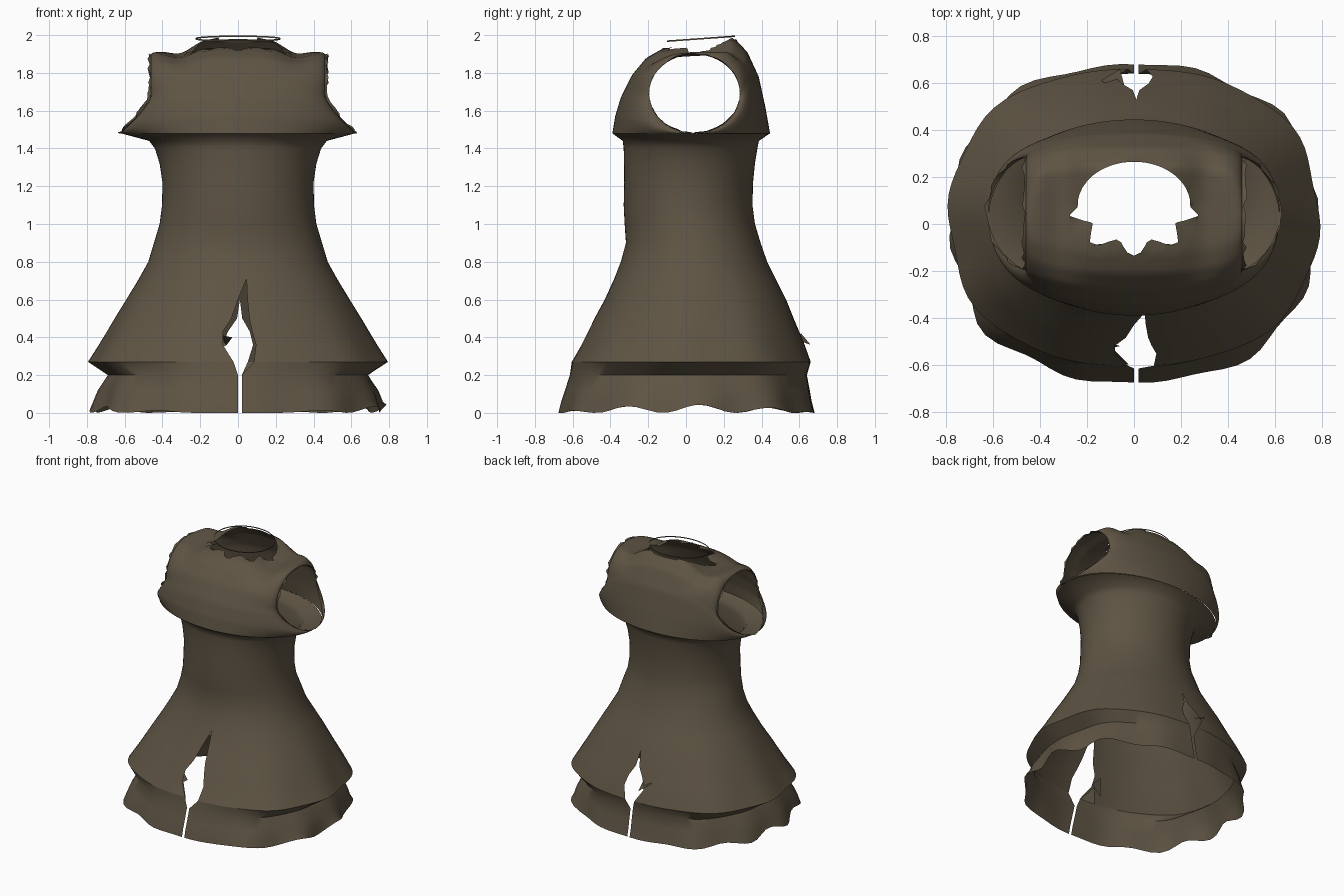
import bpy, bmesh, math, random
from mathutils import Vector

if "Cube" in bpy.data.objects:
    bpy.data.objects.remove(bpy.data.objects["Cube"])

random.seed(4)
cloth = bpy.data.materials.new("dark_brown_cloth")
cloth.diffuse_color = (0.112, 0.088, 0.057, 1)
cloth.use_nodes = True
cloth.node_tree.nodes["Principled BSDF"].inputs["Base Color"].default_value = cloth.diffuse_color


def interp(table, v):
    """Linear lookup in rows sorted by their first column."""
    if v <= table[0][0]:
        return table[0][1:]
    for a, b in zip(table, table[1:]):
        if v <= b[0]:
            k = (v - a[0]) / (b[0] - a[0])
            return [p + (q - p) * k for p, q in zip(a[1:], b[1:])]
    return table[-1][1:]


def finish(bm, name, angle=50):
    bmesh.ops.remove_doubles(bm, verts=bm.verts, dist=0.0015)
    bmesh.ops.recalc_face_normals(bm, faces=bm.faces)
    me = bpy.data.meshes.new(name)
    bm.to_mesh(me)
    bm.free()
    me.materials.append(cloth)
    ob = bpy.data.objects.new(name, me)
    bpy.context.collection.objects.link(ob)
    bpy.context.view_layer.objects.active = ob
    ob.select_set(True)
    bpy.ops.object.shade_smooth_by_angle(angle=math.radians(angle))
    ob.select_set(False)
    return ob


def grid(bm, rows):
    vs = [[bm.verts.new(p) for p in r] for r in rows]
    for a, b in zip(vs, vs[1:]):
        for i in range(len(a) - 1):
            bm.faces.new((a[i], a[i + 1], b[i + 1], b[i]))


# Torn slit edges: height, left x, right x
FRONT_SLIT = [(0, 0.0, 0.02), (0.23, 0.0, 0.02), (0.28, -0.03, 0.10), (0.36, -0.08, 0.095),
              (0.43, -0.08, 0.075), (0.5, -0.035, 0.06), (0.6, 0.0, 0.05), (0.71, 0.045, 0.045),
              (0.9, 0.01, 0.01)]
BACK_SLIT = [(0, 0.0, 0.02), (0.23, 0.0, 0.02), (0.28, -0.03, 0.06), (0.36, -0.08, 0.08),
             (0.44, -0.05, 0.06), (0.52, 0.01, 0.01), (0.9, 0.01, 0.01)]


def panel_point(row, side, s, shape):
    """Point on a half-garment panel running from front slit to back slit."""
    z, rx, yf, yb = row
    k = 1 if side > 0 else 0
    f = math.asin(interp(FRONT_SLIT, z)[k] * side / rx)
    b = math.pi - math.asin(interp(BACK_SLIT, z)[k] * side / rx)
    a = f + (b - f) * s
    yc = (yf + yb) / 2
    q = 1 + 0.05 * math.sin(2 * a) ** 2 * max(0, min(1, (1.0 - z) / 0.7))
    p = Vector((side * rx * math.sin(a) * q, yc - (yb - yf) / 2 * math.cos(a) * q, z))
    return shape(p, a, side)


def panels(name, rows, shape, n=40):
    bm = bmesh.new()
    for side in (1, -1):
        grid(bm, [[panel_point(r, side, i / n, shape) for i in range(n + 1)] for r in rows])
    return finish(bm, name)


# Bodice and skirt: height, half width, front y, back y
BODY = [(0.27, 0.785, -0.605, 0.66), (0.36, 0.73, -0.555, 0.63), (0.43, 0.69, -0.52, 0.60),
        (0.5, 0.65, -0.485, 0.57), (0.6, 0.59, -0.43, 0.53), (0.71, 0.525, -0.38, 0.475),
        (0.8, 0.475, -0.345, 0.43), (0.9, 0.445, -0.318, 0.395), (1.0, 0.415, -0.325, 0.365),
        (1.1, 0.402, -0.33, 0.352), (1.22, 0.40, -0.327, 0.355), (1.32, 0.415, -0.328, 0.365),
        (1.40, 0.44, -0.33, 0.378), (1.44, 0.47, -0.335, 0.386), (1.48, 0.62, -0.39, 0.445)]


def skirt_shape(p, a, side):
    fold = 0.014 * math.sin(9 * a + side) * max(0, min(1, (0.7 - p.z) / 0.4)) * math.sin(a)
    return Vector((p.x * (1 + fold), p.y * (1 + fold), p.z))


panels("bodice_and_skirt", BODY, skirt_shape)


# Ruffle tucked in below the skirt edge
def ruffle_shape(p, a, side):
    k = max(0, 1 - p.z / 0.27)
    w = 0.035 * k * math.sin(11 * a + 1.5 * side) * math.sin(a)
    tuck = math.sin(a) ** 2
    q = 1 + w
    if 0.15 < p.z < 0.25:
        q -= 0.05 * tuck
    lift = 0.022 * (1 + math.sin(11 * a + 2)) * tuck if p.z < 0.01 else 0
    return skirt_shape(Vector((p.x * q, p.y * q, p.z + lift)), a, side)


panels("hem_ruffle", [(0, 0.77, -0.675, 0.68), (0.06, 0.755, -0.66, 0.665), (0.12, 0.735, -0.64, 0.655),
                      (0.20, 0.72, -0.615, 0.64), (0.27, 0.785, -0.605, 0.66)], ruffle_shape)

# Shoulder yoke: centre section from front hem over the shoulders to back hem
SECTION = [(0, -0.39, 1.48), (0.1, -0.375, 1.57), (0.2, -0.345, 1.67), (0.3, -0.285, 1.79),
           (0.38, -0.21, 1.88), (0.44, -0.12, 1.93), (0.52, 0.09, 1.95), (0.6, 0.25, 1.99),
           (0.68, 0.325, 1.91), (0.78, 0.385, 1.78), (0.9, 0.42, 1.62), (1, 0.445, 1.48)]


def yoke_point(u, t):
    cy, cz = interp(SECTION, t)
    ph = 2 * math.pi * t
    ry, rz = 0.045 - 0.24 * math.sin(ph), 1.69 - 0.21 * math.cos(ph)
    xr = 0.46 + 0.16 * max(0, min(1, (1.68 - rz) / 0.2)) ** 1.4
    w = 1 - math.sqrt(max(0, 1 - u * u))
    x, y, z = u * xr, cy + (ry - cy) * w, cz + (rz - cz) * w
    if z > 1.8:
        z -= 0.04 * math.exp(-((abs(x) - 0.31) / 0.09) ** 2) * (z - 1.8) / 0.12
    return Vector((x, y, z))


def neck_radius(p):
    """Relative distance from the neck centre; below 1 is open."""
    x, y = p.x / 0.24, (p.y - 0.08) / 0.185
    tooth = 0.16 * math.sin(9 * math.atan2(y, x)) if y < -0.1 else 0
    return math.hypot(x, y) + tooth


bm = bmesh.new()
N, M = 56, 72
grid(bm, [[yoke_point(math.sin((i / N - 0.5) * math.pi), j / M) for j in range(M + 1)]
          for i in range(N + 1)])
gone = [f for f in bm.faces if f.calc_center_median().z > 1.8 and neck_radius(f.calc_center_median()) < 1]
bmesh.ops.delete(bm, geom=gone, context='FACES')
# Ease the ragged neck opening onto its outline
for v in bm.verts:
    r = neck_radius(v.co)
    if v.is_boundary and v.co.z > 1.8 and 0.6 < r < 1.3:
        v.co.x /= r
        v.co.y = 0.08 + (v.co.y - 0.08) / r
finish(bm, "shoulder_yoke", 60)


# Thin bindings: loose neck thread and frayed armhole edges
def ring(name, pts, h):
    bm = bmesh.new()
    pts = pts + [pts[0]]
    grid(bm, [pts, [p + Vector((0, 0, h)) for p in pts]])
    finish(bm, name)


ang = [2 * math.pi * i / 40 for i in range(40)]
ring("neck_thread", [Vector((0.225 * math.cos(a), 0.08 + 0.18 * math.sin(a),
                             1.977 + 0.013 * math.sin(a))) for a in ang], 0.008)
for side in (-1, 1):
    bm = bmesh.new()
    inner, outer = [], []
    for j in range(49):
        p = yoke_point(side, j / 48)
        inner.append(p)
        fray = random.uniform(0.003, 0.022) if 0 < j < 48 else 0.01
        outer.append(p + Vector((side * fray, 0, random.uniform(0, 0.008))))
    grid(bm, [inner, outer])
    finish(bm, "left_armhole_edge" if side < 0 else "right_armhole_edge")

# Torn flaps folded back beside the slits
FLAPS = [[(-0.18, -0.50, 0.43), (-0.10, -0.53, 0.40), (-0.11, -0.46, 0.52)],
         [(-0.15, -0.54, 0.30), (-0.06, -0.52, 0.36), (-0.12, -0.50, 0.42)],
         [(-0.09, -0.53, 0.35), (-0.02, -0.60, 0.26), (-0.12, -0.57, 0.24)],
         [(-0.14, 0.61, 0.42), (-0.03, 0.55, 0.40), (-0.06, 0.66, 0.36)]]
for i, tri in enumerate(FLAPS):
    bm = bmesh.new()
    bm.faces.new([bm.verts.new(p) for p in tri])
    finish(bm, "torn_flap_%d" % (i + 1))
